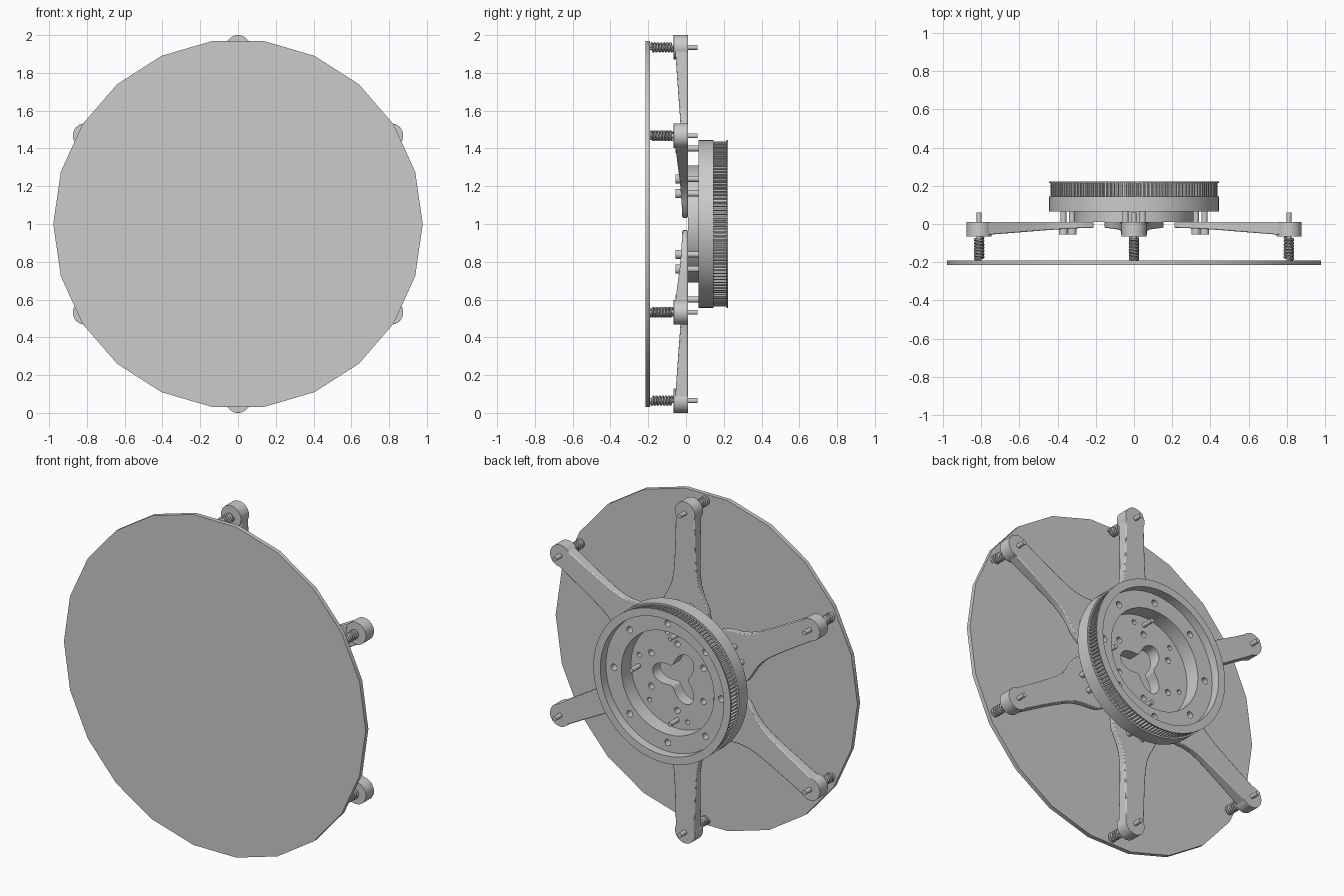
import bpy, bmesh
from math import sin, cos, pi, radians
from mathutils import Matrix

if "Cube" in bpy.data.objects:
    bpy.data.objects.remove(bpy.data.objects["Cube"])

CENTRE = (0, 0, 1)


def add(name, mesh, turn=0.0):
    ob = bpy.data.objects.new(name, mesh)
    ob.location = CENTRE
    ob.rotation_euler = (0, turn, 0)
    bpy.context.collection.objects.link(ob)
    return ob


def curve_mesh(name, cu):
    # turn a curve into a plain mesh
    tmp = bpy.data.objects.new("tmp", cu)
    bpy.context.collection.objects.link(tmp)
    bpy.context.view_layer.update()
    dg = bpy.context.evaluated_depsgraph_get()
    me = bpy.data.meshes.new_from_object(tmp.evaluated_get(dg))
    me.name = name
    bpy.data.objects.remove(tmp)
    bm = bmesh.new()
    bm.from_mesh(me)
    bmesh.ops.remove_doubles(bm, verts=bm.verts, dist=1e-5)
    bmesh.ops.recalc_face_normals(bm, faces=bm.faces)
    bm.to_mesh(me)
    bm.free()
    return me


def slab(name, loops, y0, y1):
    # extrude (x, z) outlines from y0 to y1; inner loops become holes
    cu = bpy.data.curves.new(name, 'CURVE')
    cu.dimensions = '2D'
    cu.fill_mode = 'BOTH'
    cu.extrude = (y1 - y0) / 2
    for pts in loops:
        sp = cu.splines.new('POLY')
        sp.points.add(len(pts) - 1)
        for p, (x, z) in zip(sp.points, pts):
            p.co = (x, z, 0, 1)
        sp.use_cyclic_u = True
    me = curve_mesh(name, cu)
    me.transform(Matrix.Translation((0, (y0 + y1) / 2, 0)) @ Matrix.Rotation(pi / 2, 4, 'X'))
    return me


def circle(r, n=96, cx=0.0, cz=0.0):
    return [(cx + r * cos(2 * pi * i / n), cz + r * sin(2 * pi * i / n)) for i in range(n)]


def ring_of_holes(count, dist, r, start=0.0):
    return [circle(r, 20, dist * cos(start + 2 * pi * i / count),
                   dist * sin(start + 2 * pi * i / count)) for i in range(count)]


def bevel(ob, w, seg=2):
    m = ob.modifiers.new("bevel", 'BEVEL')
    m.width, m.segments, m.limit_method = w, seg, 'ANGLE'
    m.angle_limit = radians(50)


# 22-sided bed plate at the front
add("bed_plate", slab("bed_plate", [circle(0.978, 22)], -0.215, -0.19))

# drive ring: body, drilled floor, toothed belt track, end flange
add("ring_body", slab("ring_body", [circle(0.445), circle(0.40)], 0.065, 0.145))
add("ring_floor", slab("ring_floor", [circle(0.402), circle(0.30)]
                       + ring_of_holes(8, 0.348, 0.019), 0.065, 0.17))
TEETH = 130
teeth = []
for i in range(TEETH):
    for f, r in ((0.0, 0.422), (0.4, 0.422), (0.5, 0.437), (0.9, 0.437)):
        a = 2 * pi * (i + f) / TEETH
        teeth.append((r * cos(a), r * sin(a)))
add("belt_teeth", slab("belt_teeth", [teeth, circle(0.40)], 0.145, 0.215))
add("ring_flange", slab("ring_flange", [circle(0.445), circle(0.40)], 0.215, 0.222))

# hub plate with three-lobed opening and drilled holes
lobes = []
for i in range(90):
    a = 2 * pi * i / 90
    r = 0.115 + 0.045 * cos(3 * a)
    lobes.append((r * cos(a), r * sin(a)))
add("hub_plate", slab("hub_plate", [circle(0.31), lobes]
                      + ring_of_holes(6, 0.195, 0.018, radians(30))
                      + ring_of_holes(6, 0.255, 0.014, radians(15)), 0.01, 0.08))
for a in (0, pi / 2, -pi / 2):
    add("hub_pin", slab("hub_pin", [circle(0.013, 20, 0.25 * cos(a), 0.25 * sin(a))], 0.07, 0.15))


# support arm blade: stations of (centre radius, edge radius, half width, front y)
def arm_mesh():
    stations = [(0.365, 0.33, 0.155, -0.02), (0.40, 0.385, 0.15, -0.021),
                (0.43, 0.43, 0.128, -0.023), (0.47, 0.47, 0.105, -0.026),
                (0.52, 0.52, 0.086, -0.029), (0.58, 0.58, 0.075, -0.033),
                (0.66, 0.66, 0.069, -0.039), (0.76, 0.76, 0.065, -0.046),
                (0.935, 0.935, 0.06, -0.058)]
    bm = bmesh.new()
    rows = []
    for rc, re, w, yf in stations:
        cols = ((-w, re), (0, rc), (w, re))
        front = [bm.verts.new((x, yf, z)) for x, z in cols]
        back = [bm.verts.new((x, 0.01, z)) for x, z in reversed(cols)]
        rows.append(front + back)
    for a, b in zip(rows, rows[1:]):
        for i in range(6):
            j = (i + 1) % 6
            bm.faces.new((a[i], a[j], b[j], b[i]))
    bm.faces.new(rows[0])
    bm.faces.new(rows[-1])
    bmesh.ops.recalc_face_normals(bm, faces=bm.faces)
    me = bpy.data.meshes.new("arm")
    bm.to_mesh(me)
    bm.free()
    return me


# coil spring around each levelling screw
def spring_mesh():
    cu = bpy.data.curves.new("spring", 'CURVE')
    cu.dimensions = '3D'
    cu.bevel_depth, cu.bevel_resolution = 0.007, 1
    cu.use_fill_caps = True
    n, turns = 112, 7
    sp = cu.splines.new('POLY')
    sp.points.add(n)
    for i, p in enumerate(sp.points):
        a = 2 * pi * turns * i / n
        p.co = (0.021 * cos(a), -0.185 + 0.115 * i / n, 0.935 + 0.021 * sin(a), 1)
    return curve_mesh("spring", cu)


arm, spring = arm_mesh(), spring_mesh()
boss = slab("arm_boss", [circle(0.065, 40, 0, 0.935)], -0.065, 0.01)
rod = slab("levelling_screw", [circle(0.013, 20, 0, 0.935)], -0.195, 0.06)
bolts = []
for s in (-0.045, 0.045):
    bolts.append((slab("bolt_head", [circle(0.024, 24, s, 0.40)], -0.055, -0.018),
                  slab("spacer", [circle(0.016, 20, s, 0.40)], 0.008, 0.067)))

# six arms around the centre
for k in range(6):
    t = k * pi / 3
    bevel(add("arm", arm, t), 0.005)
    bevel(add("arm_boss", boss, t), 0.012, 3)
    add("levelling_screw", rod, t)
    add("spring", spring, t)
    for head, spacer in bolts:
        add("bolt_head", head, t)
        add("spacer", spacer, t)

# smooth shading with sharp edges kept; the bed plate stays faceted
bpy.ops.object.select_all(action='DESELECT')
for ob in bpy.context.scene.objects:
    if ob.name != "bed_plate":
        ob.select_set(True)
        bpy.context.view_layer.objects.active = ob
bpy.ops.object.shade_smooth_by_angle(angle=radians(30))
